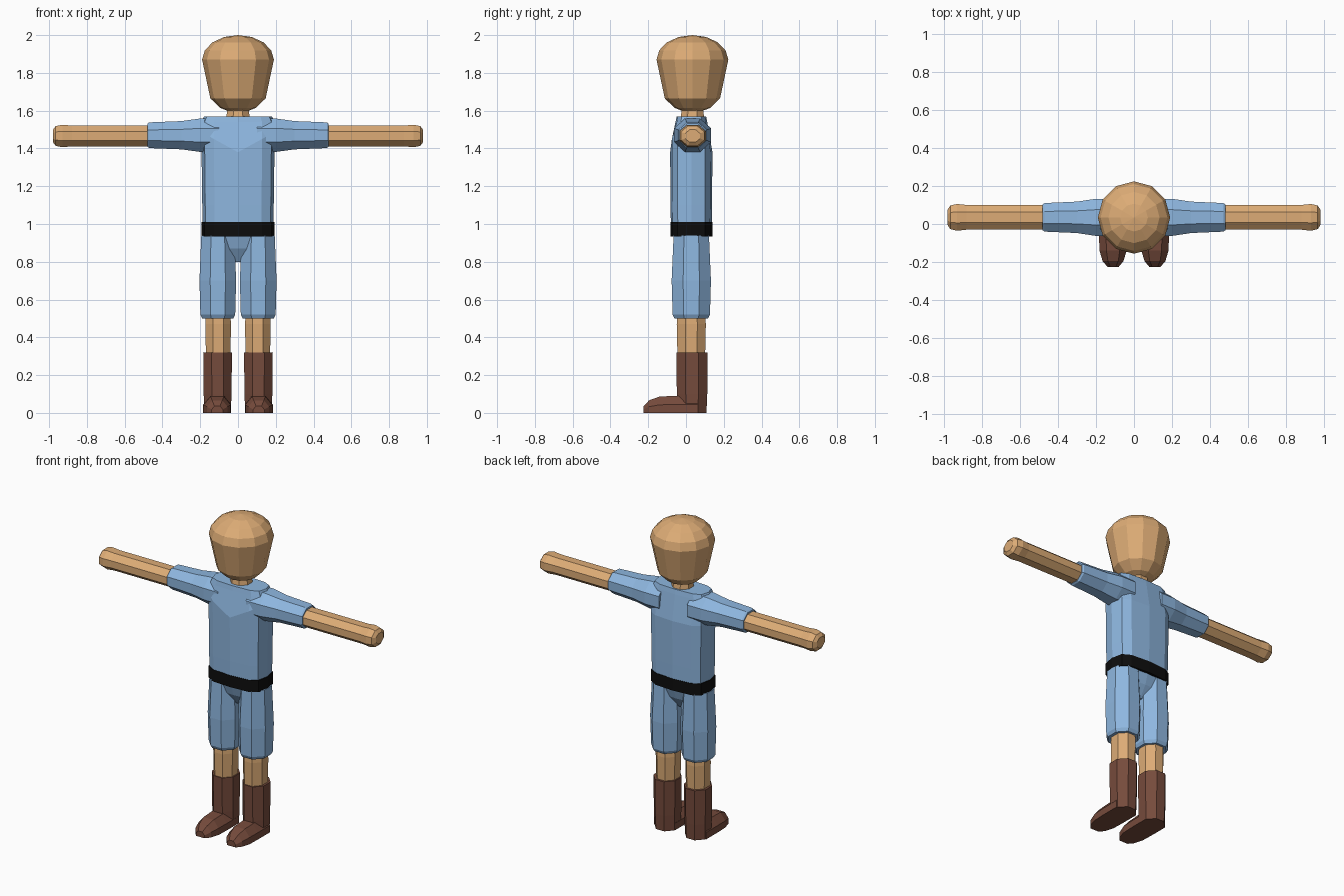
import bpy, bmesh, math

cube = bpy.data.objects.get("Cube")
if cube:
    bpy.data.objects.remove(cube, do_unlink=True)


def material(name, red, green, blue):
    mat = bpy.data.materials.new(name)
    mat.use_nodes = True
    colour = (red, green, blue, 1)
    mat.diffuse_color = colour
    mat.node_tree.nodes["Principled BSDF"].inputs["Base Color"].default_value = colour
    return mat


skin = material("skin tan", 0.72, 0.41, 0.18)
cloth = material("cloth blue", 0.27, 0.47, 0.74)
leather = material("boot brown", 0.18, 0.07, 0.045)
black = material("belt black", 0.004, 0.004, 0.004)


def cross_section(sides, power, flat):
    """Unit polygon; flat turns a side to each axis, a low power squares it off."""
    step = math.tau / sides
    grow = 1 / math.cos(step / 2) if flat else 1
    start = step / 2 if flat else 0

    def squared(value):
        return math.copysign(min(1, abs(value) * grow) ** power, value)

    angles = [start + step * index for index in range(sides)]
    return [(squared(math.cos(angle)), squared(math.sin(angle))) for angle in angles]


def loft(name, mat, axis, centre, size, profile, sides=8, power=1, flat=True,
         mirror=1, reshape=None):
    """Skin a cross-section along an axis; profile holds (position, scale) pairs."""
    bm = bmesh.new()
    section = cross_section(sides, power, flat)
    loops = []
    for position, scale in profile:
        loop = []
        for across, along in section:
            u = centre[0] + across * size[0] * scale
            v = centre[1] + along * size[1] * scale
            point = {"x": (position, u, v), "y": (u, position, v), "z": (u, v, position)}[axis]
            vert = bm.verts.new(point)
            if reshape:
                reshape(vert.co)
            vert.co.x *= mirror
            loop.append(vert)
        loops.append(loop)
    for lower, upper in zip(loops, loops[1:]):
        for i in range(sides):
            bm.faces.new((lower[i - 1], lower[i], upper[i], upper[i - 1]))
    bm.faces.new(loops[0])
    bm.faces.new(loops[-1])
    bmesh.ops.remove_doubles(bm, verts=bm.verts, dist=0.0001)
    bmesh.ops.recalc_face_normals(bm, faces=bm.faces)
    mesh = bpy.data.meshes.new(name)
    bm.to_mesh(mesh)
    bm.free()
    mesh.materials.append(mat)
    bpy.context.collection.objects.link(bpy.data.objects.new(name, mesh))


# Head: tapering jaw below a rounded crown
jaw = [(1.6, 0.3), (1.615, 0.5), (1.665, 0.77)]
crown_angles = [math.pi / 8 * step for step in range(5)]
crown = [(1.87 + 0.13 * math.sin(angle), math.cos(angle)) for angle in crown_angles]
loft("head", skin, "z", (0, 0.034), (0.19, 0.19), jaw + crown, sides=12, flat=False)
loft("neck", skin, "z", (0, 0.034), (0.06, 0.06), [(1.54, 1.1), (1.62, 0.9)])


def shape_chest(co):
    """Thin the shoulders and raise the chest edge into a V at the front."""
    if co.z > 1.5:
        co.y = 0.03 + (co.y - 0.03) * 0.75
    elif co.z > 1.3 and co.y < 0.02:
        co.z += abs(co.x) * 0.55


# Trunk: shirt, belt and seat share one squared cross-section
trunk = dict(axis="z", centre=(0, 0.028), sides=12, power=0.6, flat=False)
loft("shirt_body", cloth, size=(0.193, 0.112), reshape=shape_chest,
     profile=[(0.95, 0.96), (1.1, 0.98), (1.38, 1), (1.54, 1), (1.57, 0.93)], **trunk)
loft("belt", black, size=(0.193, 0.111), profile=[(0.935, 1), (1.01, 1)], **trunk)
loft("shorts_seat", cloth, size=(0.188, 0.1),
     profile=[(0.8, 0.3), (0.87, 0.75), (0.95, 1)], **trunk)


def flatten_sole(co):
    co.z = max(co.z, 0)


for label, mirror in (("left", 1), ("right", -1)):
    # Sleeve, arm and rounded hand
    loft(label + "_sleeve", cloth, "x", (0.035, 1.47), (0.075, 0.068),
         [(0.1, 1.3), (0.2, 1.3), (0.3, 1.1), (0.47, 1), (0.48, 0.9)], mirror=mirror)
    loft(label + "_arm", skin, "x", (0.035, 1.466), (0.065, 0.055),
         [(0.46, 1), (0.88, 1), (0.93, 1.08), (0.965, 0.95), (0.98, 0.6)], mirror=mirror)

    # Shorts leg with a turned-in hem, and the bare shin
    loft(label + "_shorts_leg", cloth, "z", (0.107, 0.028), (0.097, 0.104),
         [(0.5, 0.85), (0.52, 0.95), (0.7, 1), (0.94, 0.9)], mirror=mirror)
    loft(label + "_shin", skin, "z", (0.105, 0.028), (0.068, 0.077),
         [(0.3, 0.95), (0.47, 1), (0.52, 0.95)], mirror=mirror)

    # Boot shaft and long foot with a flat sole
    loft(label + "_boot_shaft", leather, "z", (0.108, 0.032), (0.076, 0.083),
         [(0, 0.92), (0.1, 0.97), (0.32, 1)], mirror=mirror)
    loft(label + "_boot_foot", leather, "y", (0.11, 0), (0.074, 0.09),
         [(0.06, 1), (-0.06, 1), (-0.14, 0.96), (-0.195, 0.74), (-0.225, 0.4)],
         power=0.8, mirror=mirror, reshape=flatten_sole)
